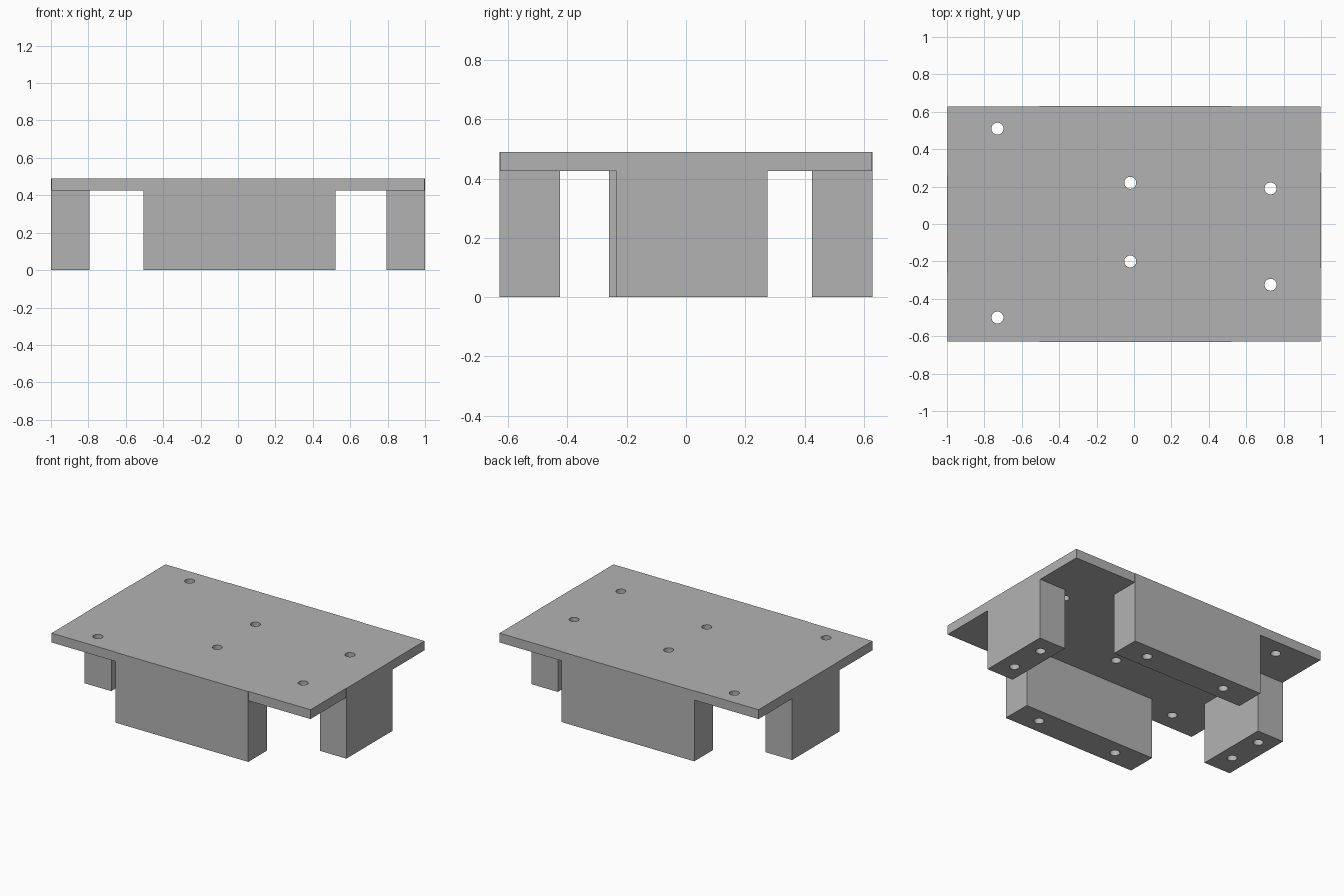
import bpy

cube = bpy.data.objects.get("Cube")
if cube:
    bpy.data.objects.remove(cube, do_unlink=True)

TOP, UNDERSIDE = 0.49, 0.425
HOLE_RADIUS, BLIND_DEPTH = 0.032, 0.25

grey = bpy.data.materials.new("plain_grey")
grey.use_nodes = True
colour = (0.45, 0.45, 0.45, 1)
grey.diffuse_color = colour
grey.node_tree.nodes["Principled BSDF"].inputs["Base Color"].default_value = colour


def box(name, x0, x1, y0, y1, z0, z1):
    bpy.ops.mesh.primitive_cube_add(
        size=1, location=((x0 + x1) / 2, (y0 + y1) / 2, (z0 + z1) / 2))
    obj = bpy.context.object
    obj.name = name
    obj.scale = (x1 - x0, y1 - y0, z1 - z0)
    bpy.ops.object.transform_apply(location=True, rotation=False, scale=True)
    obj.data.materials.append(grey)
    return obj


def drill(name, x, y, z0, z1):
    bpy.ops.mesh.primitive_cylinder_add(
        vertices=32, radius=HOLE_RADIUS, depth=z1 - z0, location=(x, y, (z0 + z1) / 2))
    obj = bpy.context.object
    obj.name = name
    obj.hide_render = True
    obj.data.materials.append(grey)
    return obj


def combine(target, other, operation):
    mod = target.modifiers.new(operation.lower(), 'BOOLEAN')
    mod.operation, mod.solver, mod.object = operation, 'EXACT', other
    bpy.context.view_layer.objects.active = target
    bpy.ops.object.modifier_apply(modifier=mod.name)
    bpy.data.objects.remove(other, do_unlink=True)


# Top plate
table = box("plate_on_blocks", -0.998, 0.998, -0.627, 0.627, UNDERSIDE, TOP)

# Four supporting blocks, running up through the plate edge
blocks = {
    "front_block": (-0.505, 0.52, -0.63, -0.425),
    "back_block": (-0.505, 0.52, 0.425, 0.63),
    "left_block": (0.795, 1, -0.235, 0.275),
    "right_block": (-1, -0.795, -0.26, 0.26),
}
for name, extents in blocks.items():
    combine(table, box(name, *extents, 0, TOP), 'UNION')

# Through holes in the plate
for x, ys in ((-0.73, (-0.50, 0.51)), (-0.02, (-0.20, 0.22)), (0.73, (-0.325, 0.19))):
    for y in ys:
        combine(table, drill("plate_hole", x, y, 0.3, 0.6), 'DIFFERENCE')

# Blind holes in the feet of the blocks
feet = [(x, side * 0.527) for side in (-1, 1) for x in (-0.285, 0.335)]
feet += [(side * 0.89, y) for side in (-1, 1) for y in (-0.105, 0.15)]
for x, y in feet:
    combine(table, drill("foot_hole", x, y, -0.1, BLIND_DEPTH), 'DIFFERENCE')

# Smooth hole walls, sharp block edges
bpy.ops.object.select_all(action='DESELECT')
table.select_set(True)
bpy.context.view_layer.objects.active = table
bpy.ops.object.shade_smooth_by_angle()
